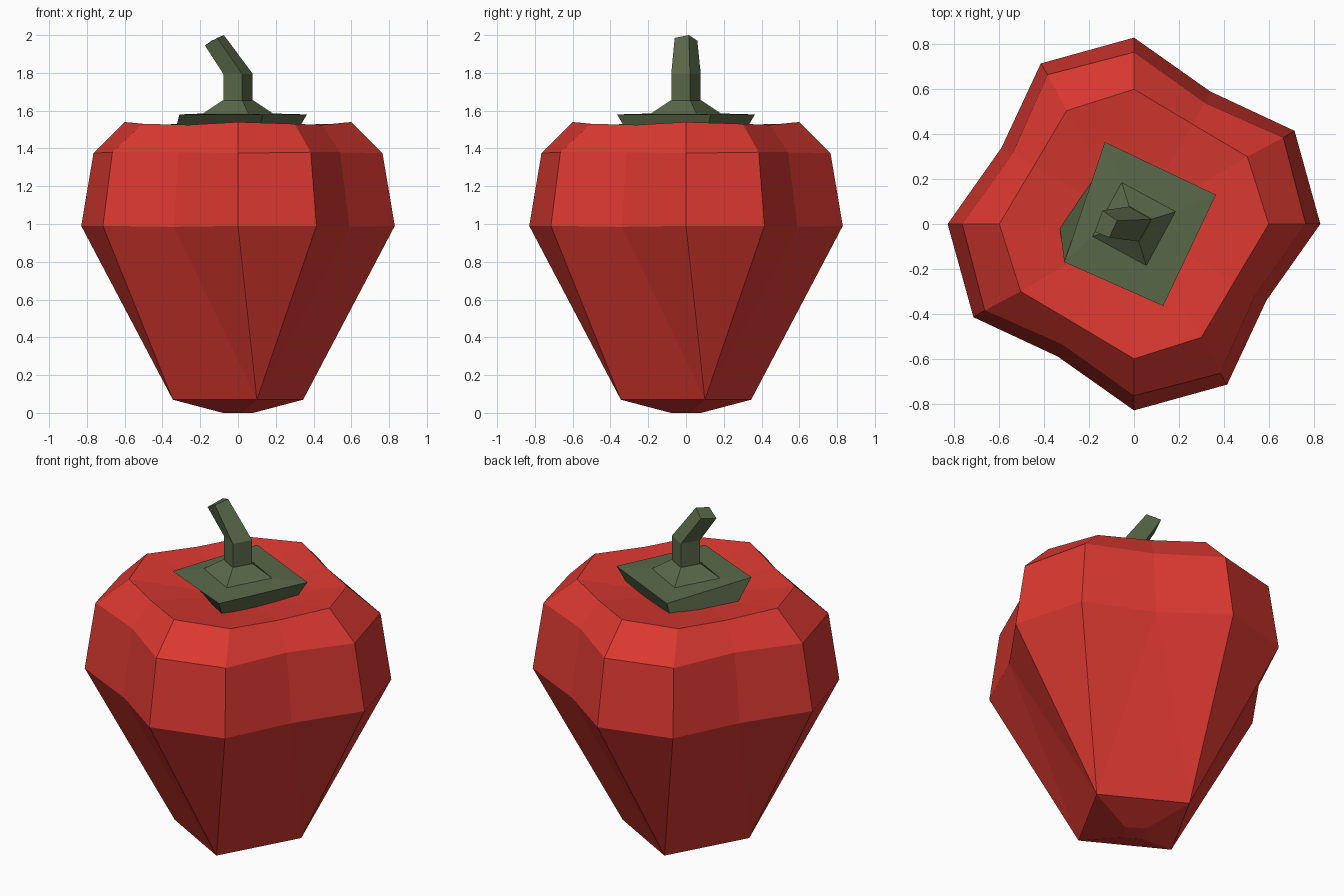
import bpy, math
from mathutils import Vector

if "Cube" in bpy.data.objects:
    bpy.data.objects.remove(bpy.data.objects["Cube"])


def material(name, rgb):
    m = bpy.data.materials.new(name)
    m.diffuse_color = (*rgb, 1)
    m.use_nodes = True
    m.node_tree.nodes["Principled BSDF"].inputs["Base Color"].default_value = m.diffuse_color
    return m


red = material("pepper red", (0.70, 0.040, 0.030))
green = material("stem green", (0.102, 0.141, 0.066))


def make(name, verts, faces, mat):
    me = bpy.data.meshes.new(name)
    me.from_pydata([tuple(v) for v in verts], [], faces)
    me.materials.append(mat)
    me.update()
    ob = bpy.data.objects.new(name, me)
    bpy.context.collection.objects.link(ob)
    return ob


def spin4(points):
    """Repeat a few points four times around z, counter-clockwise."""
    out = []
    for k in range(4):
        c, s = round(math.cos(k * math.pi / 2)), round(math.sin(k * math.pi / 2))
        out += [Vector((x * c - y * s, x * s + y * c, z)) for x, y, z in points]
    return out


def bridge(a, b, n):
    """Quads between two rings of n vertices starting at a (lower) and b (upper)."""
    return [(a + i, a + (i + 1) % n, b + (i + 1) % n, b + i) for i in range(n)]


# Pepper body: each quarter has two lobe corners and one valley
verts = spin4([(0.08, 0.02, 0.0)])                      # 0: base
verts += spin4([(0.345, 0.10, 0.07)])                   # 4: lower square
rings = [
    [(0.83, 0, 0.99), (0.715, 0.415, 0.99), (0.34, 0.59, 0.985)],
    [(0.765, 0, 1.375), (0.665, 0.385, 1.38), (0.315, 0.54, 1.38)],
    [(0.60, 0, 1.54), (0.505, 0.30, 1.53), (0.26, 0.445, 1.525)],
]
for r in rings:                                         # 8, 20, 32
    verts += spin4(r)
verts.append(Vector((0, 0, 1.45)))                      # 44: dimple under the calyx

faces = [(3, 2, 1, 0)] + bridge(0, 4, 4)
for k in range(4):
    c, d = 4 + k, 4 + (k + 1) % 4
    p0, p1, v = 8 + 3 * k, 9 + 3 * k, 10 + 3 * k
    n0 = 8 + (3 * k + 3) % 12
    faces += [(c, p1, p0), (c, v, p1), (c, d, v), (d, n0, v)]
faces += bridge(8, 20, 12) + bridge(20, 32, 12)
faces += [(32 + i, 32 + (i + 1) % 12, 44) for i in range(12)]
make("pepper_body", verts, faces, red)

# Calyx: square leaf plate with one corner pulled round, rising to a collar
low = spin4([(0.305, 0.11, 1.48)])
low[2] = Vector((-0.33, -0.02, 1.50))
plate = spin4([(0.365, 0.13, 1.58)])
plate[2] = Vector((-0.31, -0.17, 1.58))
verts = low + plate + spin4([(0.185, 0.055, 1.585)]) + spin4([(0.08, 0.022, 1.655)])
faces = [(3, 2, 1, 0), (12, 13, 14, 15)]
for a in (0, 4, 8):
    faces += bridge(a, a + 4, 4)
make("calyx", verts, faces, green)

# Stem: upright square post, then a bent tapering tip
verts = spin4([(0.078, 0.021, 1.65)]) + spin4([(0.078, 0.021, 1.795)])
verts += [(-0.075, 0.015, 2.0), (-0.14, 0.06, 1.97),
          (-0.175, -0.035, 1.945), (-0.11, -0.06, 1.985)]
faces = [(3, 2, 1, 0), (8, 9, 10, 11)] + bridge(0, 4, 4) + bridge(4, 8, 4)
make("stem", verts, faces, green)
